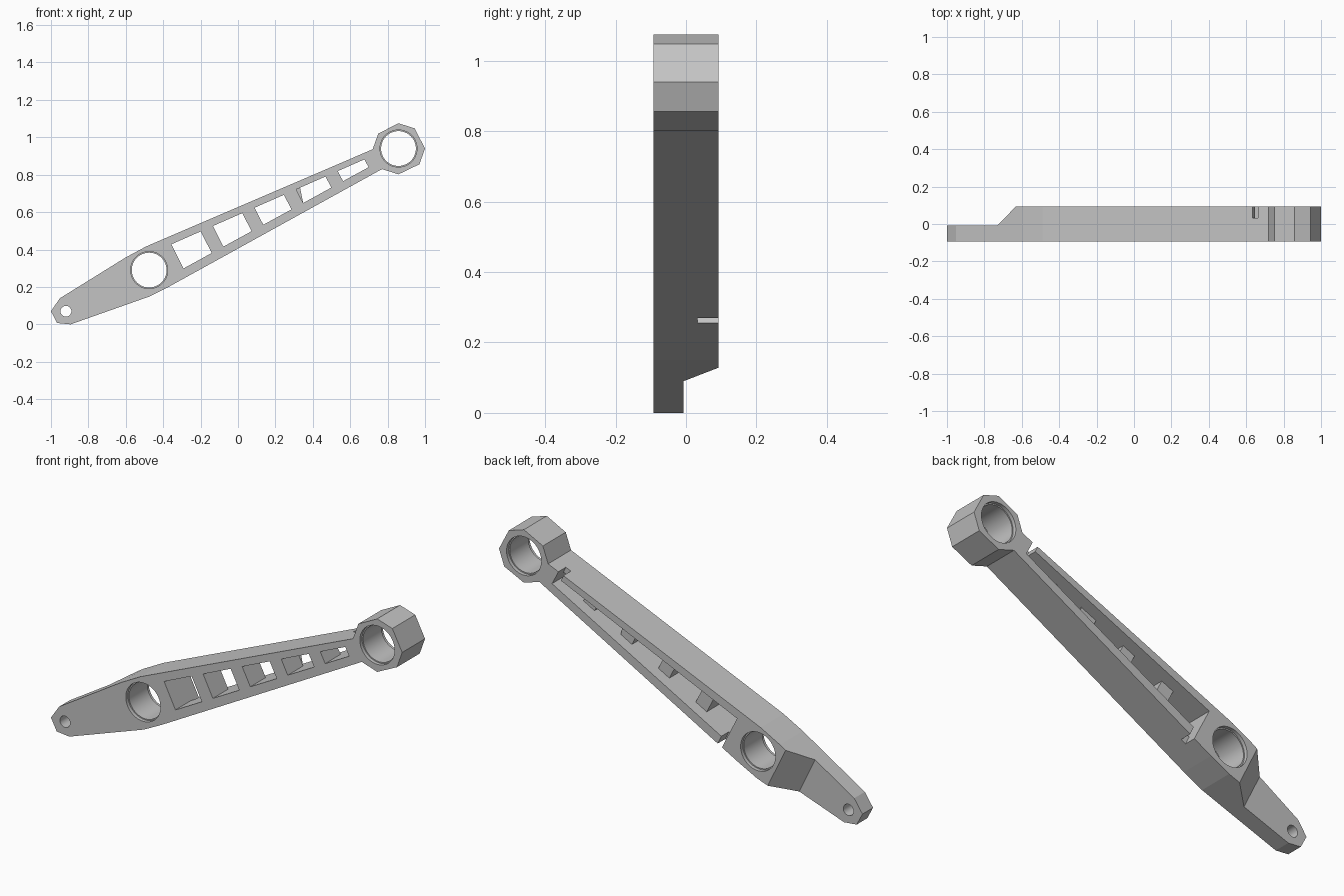
import bpy, bmesh
from math import sin, cos, tau
from mathutils import Vector

cube = bpy.data.objects.get("Cube")
if cube:
    bpy.data.objects.remove(cube, do_unlink=True)

HALF = 0.093                              # half thickness of the arm
ALONG = Vector((0.9, 0.0, 0.435))         # direction of the arm
ACROSS = Vector((-0.435, 0.0, 0.9))       # direction across the arm

metal = bpy.data.materials.new("light_grey_metal")
metal.use_nodes = True
grey = (0.55, 0.55, 0.55, 1)
metal.diffuse_color = grey
metal.node_tree.nodes["Principled BSDF"].inputs["Base Color"].default_value = grey


def extrude(name, loop, move):
    """Solid made by sweeping a closed loop of points along a vector."""
    bm = bmesh.new()
    face = bm.faces.new([bm.verts.new(p) for p in loop])
    swept = bmesh.ops.extrude_face_region(bm, geom=[face], use_keep_orig=True)
    bmesh.ops.translate(bm, vec=move,
                        verts=[g for g in swept["geom"] if isinstance(g, bmesh.types.BMVert)])
    bmesh.ops.recalc_face_normals(bm, faces=bm.faces)
    mesh = bpy.data.meshes.new(name)
    bm.to_mesh(mesh)
    bm.free()
    mesh.materials.append(metal)
    obj = bpy.data.objects.new(name, mesh)
    bpy.context.collection.objects.link(obj)
    return obj


def plate(name, outline, y0, y1):
    return extrude(name, [(x, y0, z) for x, z in outline], Vector((0, y1 - y0, 0)))


def disc(x, z, r, n):
    return [(x + r * cos(tau * i / n), z + r * sin(tau * i / n)) for i in range(n)]


# Arm body with octagonal end boss
arm = plate("lever_arm", [
    (-1.0, 0.07), (-0.967, 0.007), (-0.895, 0.0), (-0.47, 0.15), (-0.366, 0.203),
    (0.77, 0.83), (0.858, 0.802), (0.97, 0.856), (1.0, 0.94), (0.944, 1.048),
    (0.858, 1.075), (0.75, 1.02), (0.72, 0.936), (-0.49, 0.417), (-0.60, 0.358),
    (-0.953, 0.139)], -HALF, HALF)
bpy.context.view_layer.objects.active = arm
arm.select_set(True)


def cut(cutter):
    cutter.hide_render = True
    mod = arm.modifiers.new("cut", 'BOOLEAN')
    mod.operation, mod.solver, mod.object = 'DIFFERENCE', 'EXACT', cutter
    bpy.ops.object.modifier_apply(modifier=mod.name)
    bpy.data.objects.remove(cutter, do_unlink=True)


# Thin tongue with a sloped shoulder at the low end
corner = Vector((-0.64, 0, 0.09)) - ACROSS * 0.3
shoulder = [(-0.6, -0.007), (0, -0.007), (0.173, 0.143), (-0.6, 0.143)]
cut(extrude("shoulder_cutter",
            [corner + ALONG * u + Vector((0, y, 0)) for u, y in shoulder], ACROSS * 0.8))

# Upper and lower inner edges of the rails
upper = Vector((-0.356, 0, 0.428)), Vector((0.676, 0, 0.882))
lower = Vector((-0.291, 0, 0.299)), Vector((0.698, 0, 0.84))


def bay(a, b):
    pts = [upper[0].lerp(upper[1], a), upper[0].lerp(upper[1], b),
           lower[0].lerp(lower[1], b), lower[0].lerp(lower[1], a)]
    return [(p.x, p.z) for p in pts]


# Five tapering windows through the web
for i in range(5):
    start = i * 0.2155
    cut(plate("window_cutter", bay(start, min(start + 0.152, 1)), -0.2, 0.2))

# Channel behind the ribs, with a slot through one rail at each end
cut(plate("channel_cutter", bay(0, 1), 0.032, 0.2))
for edge, a, b, reach in ((lower, 0, 0.025, -0.15), (upper, 0.972, 1, 0.06)):
    p, q = edge[0].lerp(edge[1], a), edge[0].lerp(edge[1], b)
    back, out = ACROSS * reach * -0.2, ACROSS * reach
    quad = [p + back, q + back, q + out, p + out]
    cut(plate("slot_cutter", [(v.x, v.z) for v in quad], 0.032, 0.2))

# Two bearing bores with shallow counterbores on both faces
for x, z in ((-0.475, 0.29), (0.858, 0.94)):
    cut(plate("bore_cutter", disc(x, z, 0.093, 64), -0.2, 0.2))
    for side in (-1, 1):
        cut(plate("counterbore_cutter", disc(x, z, 0.099, 64),
                  side * (HALF - 0.018), side * 0.2))

# Pin hole in the tongue
cut(plate("pin_cutter", disc(-0.92, 0.07, 0.029, 64), -0.2, 0.2))

# Smooth bores, flat body faces
bpy.ops.object.shade_smooth_by_angle(angle=0.12)
for face in arm.data.polygons:
    if face.area > 0.003:
        face.use_smooth = False
